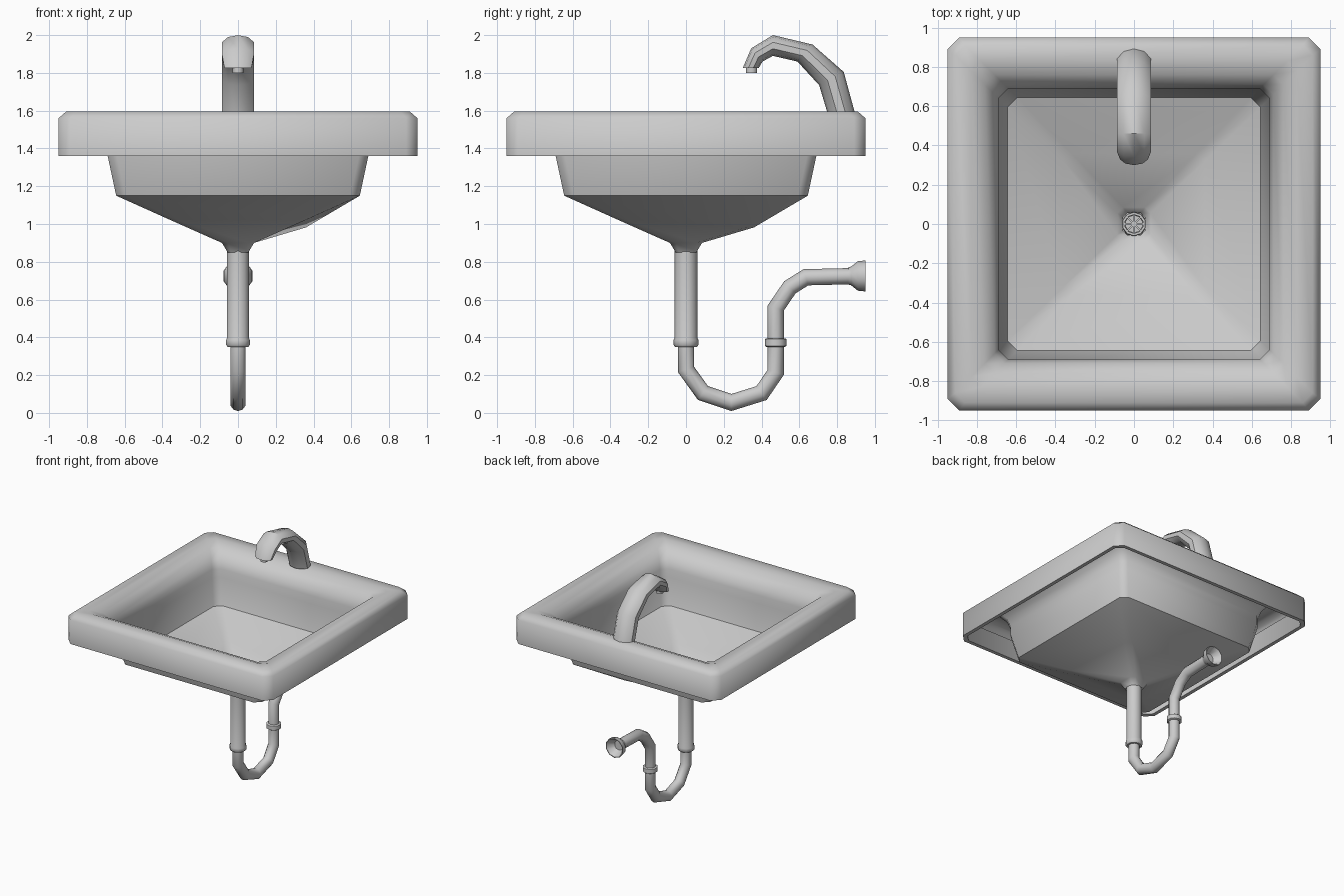
import bpy, bmesh
from math import cos, sin, pi, radians
from mathutils import Vector

if "Cube" in bpy.data.objects:
    bpy.data.objects.remove(bpy.data.objects["Cube"])


def loft(name, rings, cap=True, angle=40):
    """Skin a list of equal-length point rings."""
    bm = bmesh.new()
    vs = [[bm.verts.new(p) for p in r] for r in rings]
    n = len(vs[0])
    for a, b in zip(vs, vs[1:]):
        for i in range(n):
            j = (i + 1) % n
            bm.faces.new((a[i], a[j], b[j], b[i]))
    if cap:
        bm.faces.new(vs[0][::-1])
        bm.faces.new(vs[-1])
    bmesh.ops.recalc_face_normals(bm, faces=bm.faces)
    me = bpy.data.meshes.new(name)
    bm.to_mesh(me)
    bm.free()
    ob = bpy.data.objects.new(name, me)
    bpy.context.collection.objects.link(ob)
    bpy.ops.object.select_all(action='DESELECT')
    ob.select_set(True)
    bpy.context.view_layer.objects.active = ob
    bpy.ops.object.shade_smooth_by_angle(angle=radians(angle))
    return ob


def square(h, c, z):
    """Square ring with cut corners."""
    k = h - c
    return [Vector((x, y, z)) for x, y in
            ((h, -k), (h, k), (k, h), (-k, h), (-h, k), (-h, -k), (-k, -h), (k, -h))]


def section(outer, inner, w, n=10):
    """Elliptical ring spanning two (y, z) points, half width w in x."""
    o, i = Vector((0, *outer)), Vector((0, *inner))
    m, r = (o + i) / 2, (o - i) / 2
    return [m + r * cos(2 * pi * k / n) + Vector((w * sin(2 * pi * k / n), 0, 0))
            for k in range(n)]


def pipe(name, path, r):
    """Round pipe with mitred bends along a (y, z) path."""
    pts = [Vector(p) for p in path]
    rings = []
    for i, p in enumerate(pts):
        a = (p - pts[i - 1]).normalized() if i else None
        b = (pts[i + 1] - p).normalized() if i < len(pts) - 1 else None
        d = ((a or b) + (b or a)).normalized()
        nrm = Vector((-d.y, d.x)) * r / d.dot(a or b)
        rings.append(section(p + nrm, p - nrm, r))
    return loft(name, rings)


def upright(name, y, prof):
    """Turned part on a vertical axis; prof is (radius, z)."""
    return loft(name, [section((y + r, z), (y - r, z), r) for r, z in prof])


# Basin: skirt lip, rolled rim and bowl as one sheet
basin = [square(*s) for s in (
    (0.92, 0.05, 1.52), (0.92, 0.05, 1.36), (0.95, 0.06, 1.36), (0.95, 0.06, 1.56),
    (0.91, 0.05, 1.595), (0.83, 0.05, 1.595), (0.76, 0.05, 1.565), (0.71, 0.05, 1.50),
    (0.69, 0.05, 1.43), (0.69, 0.05, 1.36), (0.645, 0.05, 1.15), (0.36, 0.04, 1.022),
    (0.085, 0.03, 0.90), (0.055, 0.02, 0.85))]
for p in basin[11][1:3]:          # slight sag in the back right of the bowl
    p.z -= 0.04
loft("basin", basin, cap=False, angle=50)

# Drain strainer: rim ring, spokes and plate
upright("drain_plate", 0, [(0.05, 0.865), (0.05, 0.875)])
upright("drain_ring", 0, [(0.045, 0.87), (0.062, 0.88), (0.06, 0.895), (0.048, 0.895), (0.045, 0.875)])
upright("drain_hub", 0, [(0.014, 0.87), (0.014, 0.892)])
for k in range(8):
    bpy.ops.mesh.primitive_cube_add(
        size=1, location=(0.03 * cos(k * pi / 4), 0.03 * sin(k * pi / 4), 0.883),
        rotation=(0, 0, k * pi / 4), scale=(0.04, 0.008, 0.014))
    bpy.context.object.name = "drain_spoke"

# Tailpipe with its lower collar
upright("tailpipe", 0, [(0.04, 0.84), (0.06, 0.86), (0.06, 0.40), (0.066, 0.385),
                        (0.066, 0.36), (0.058, 0.35)])

# U-shaped trap, joint nut and outlet pipe
pipe("trap", [(0, 0.37), (0, 0.23), (0.09, 0.105), (0.24, 0.055), (0.40, 0.105),
              (0.475, 0.215), (0.475, 0.36)], 0.043)
upright("trap_nut", 0.475, [(0.05, 0.35), (0.058, 0.355), (0.058, 0.39), (0.05, 0.395)])
pipe("outlet_pipe", [(0.475, 0.36), (0.475, 0.555), (0.55, 0.665), (0.635, 0.718),
                     (0.88, 0.724)], 0.043)

# Hollow flared wall flange
loft("wall_flange", [section((y, 0.725 + r), (y, 0.725 - r), r) for y, r in (
    (0.86, 0.046), (0.875, 0.05), (0.91, 0.078), (0.95, 0.082), (0.95, 0.076), (0.89, 0.04))])

# Curved spout and its nozzle
loft("faucet", [section(*s) for s in (
    ((0.895, 1.585), (0.75, 1.585), 0.09), ((0.835, 1.805), (0.705, 1.735), 0.09),
    ((0.67, 1.95), (0.59, 1.86), 0.09), ((0.46, 2.0), (0.46, 1.89), 0.09),
    ((0.345, 1.93), (0.405, 1.86), 0.09), ((0.30, 1.825), (0.385, 1.825), 0.075))])
upright("faucet_nozzle", 0.347, [(0.03, 1.83), (0.03, 1.80)])
